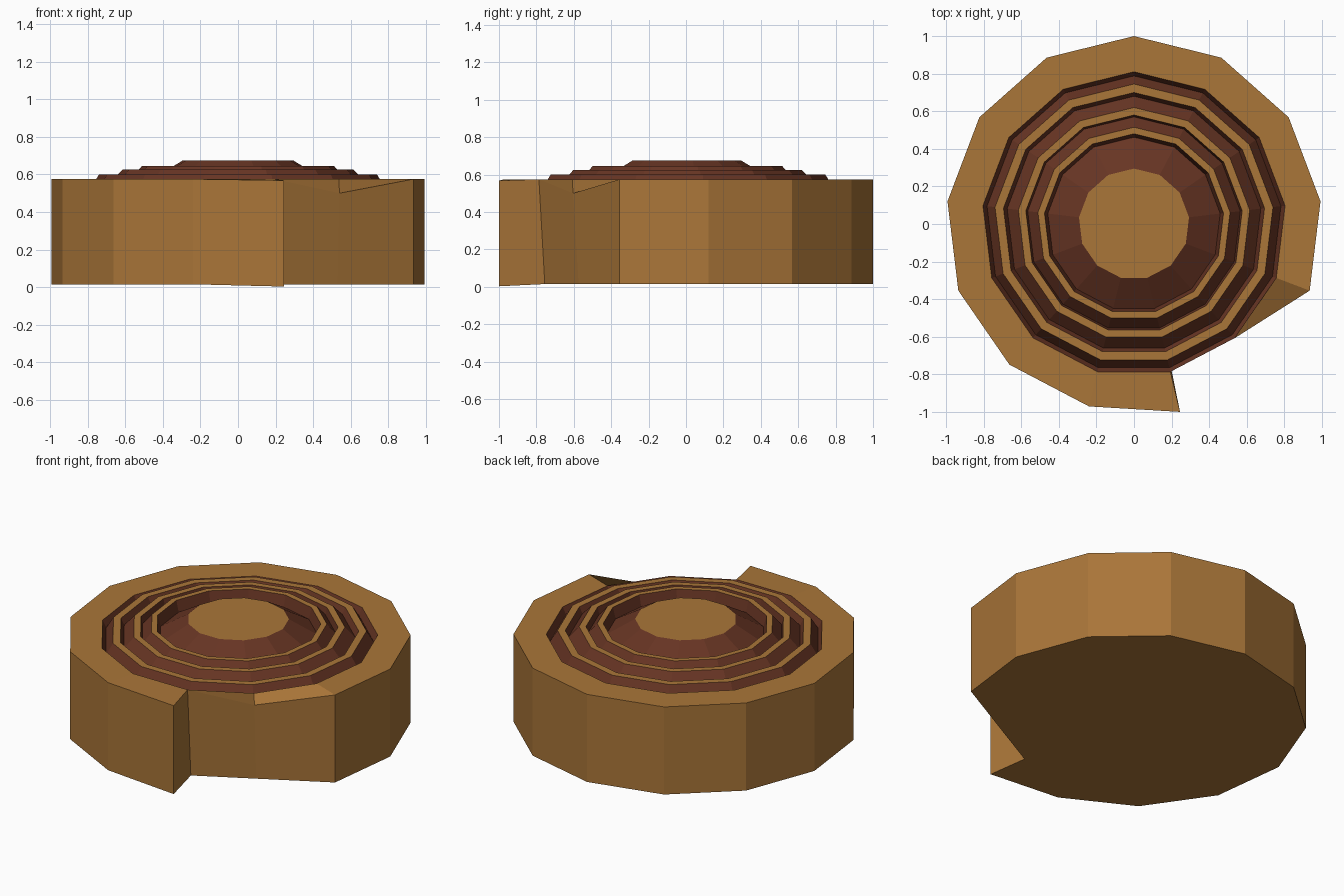
import bpy, bmesh, math

if "Cube" in bpy.data.objects:
    bpy.data.objects.remove(bpy.data.objects["Cube"])

N = 13  # sides
TOP, BASE = 0.575, 0.015


def mat(name, col):
    m = bpy.data.materials.new(name)
    m.diffuse_color = (*col, 1)
    m.use_nodes = True
    m.node_tree.nodes["Principled BSDF"].inputs["Base Color"].default_value = m.diffuse_color
    return m


TAN = mat("tan", (0.40, 0.18, 0.04))
BROWN = mat("brown", (0.135, 0.035, 0.017))


def ring(bm, r, z):
    # clockwise from the rear vertex, seen from above
    return [bm.verts.new((r * math.sin(i * math.tau / N),
                          r * math.cos(i * math.tau / N), z)) for i in range(N)]


def finish(bm, name):
    bm.normal_update()
    me = bpy.data.meshes.new(name)
    bm.to_mesh(me)
    bm.free()
    me.materials.append(TAN)
    me.materials.append(BROWN)
    ob = bpy.data.objects.new(name, me)
    bpy.context.collection.objects.link(ob)
    return ob


# Body: thirteen-sided slab with a bite between vertices 5 and 6
bm = bmesh.new()
inner = ring(bm, 0.81, TOP)
top = ring(bm, 1.0, TOP)
base = ring(bm, 1.0, BASE)
top[5].co, base[5].co = (0.54, -0.605, 0.50), (0.53, -0.574, BASE)
top[6].co, base[6].co = (0.245, -1.0, 0.568), (0.245, -1.0, 0.003)
corner = bm.verts.new((0.195, -0.755, BASE))
for i in range(N):
    j = (i + 1) % N
    if i == 5:  # bite: inner wall, then the end wall of the overhang
        bm.faces.new((top[5], inner[5], inner[6]))
        bm.faces.new((top[5], inner[6], corner, base[5]))
        bm.faces.new((inner[6], top[6], base[6], corner))
    else:
        bm.faces.new((inner[i], inner[j], top[j], top[i]))
        bm.faces.new((top[i], top[j], base[j], base[i]))
bm.faces.new(base[:6] + [corner] + base[6:])
bmesh.ops.recalc_face_normals(bm, faces=bm.faces)
# the sheet is open at the middle, so make sure the outside faces out
bm.faces.ensure_lookup_table()
if bm.faces[0].normal.z < 0:
    bmesh.ops.reverse_faces(bm, faces=bm.faces)
finish(bm, "body")

# Stepped growth rings: (radius, height, brown slope leading to this point)
profile = [(0.81, TOP, 0), (0.788, 0.53, 1), (0.745, 0.60, 1),
           (0.70, 0.60, 0), (0.68, 0.56, 1), (0.62, 0.625, 1),
           (0.58, 0.625, 0), (0.57, 0.58, 1), (0.515, 0.645, 1),
           (0.48, 0.645, 0), (0.462, 0.575, 1), (0.295, 0.675, 1)]
bm = bmesh.new()
loops = [ring(bm, r, z) for r, z, _ in profile]
for k in range(1, len(loops)):
    a, b = loops[k - 1], loops[k]
    for i in range(N):
        j = (i + 1) % N
        f = bm.faces.new((a[i], b[i], b[j], a[j]))
        f.material_index = profile[k][2]
bm.faces.new(loops[-1][::-1])
finish(bm, "top_rings")
